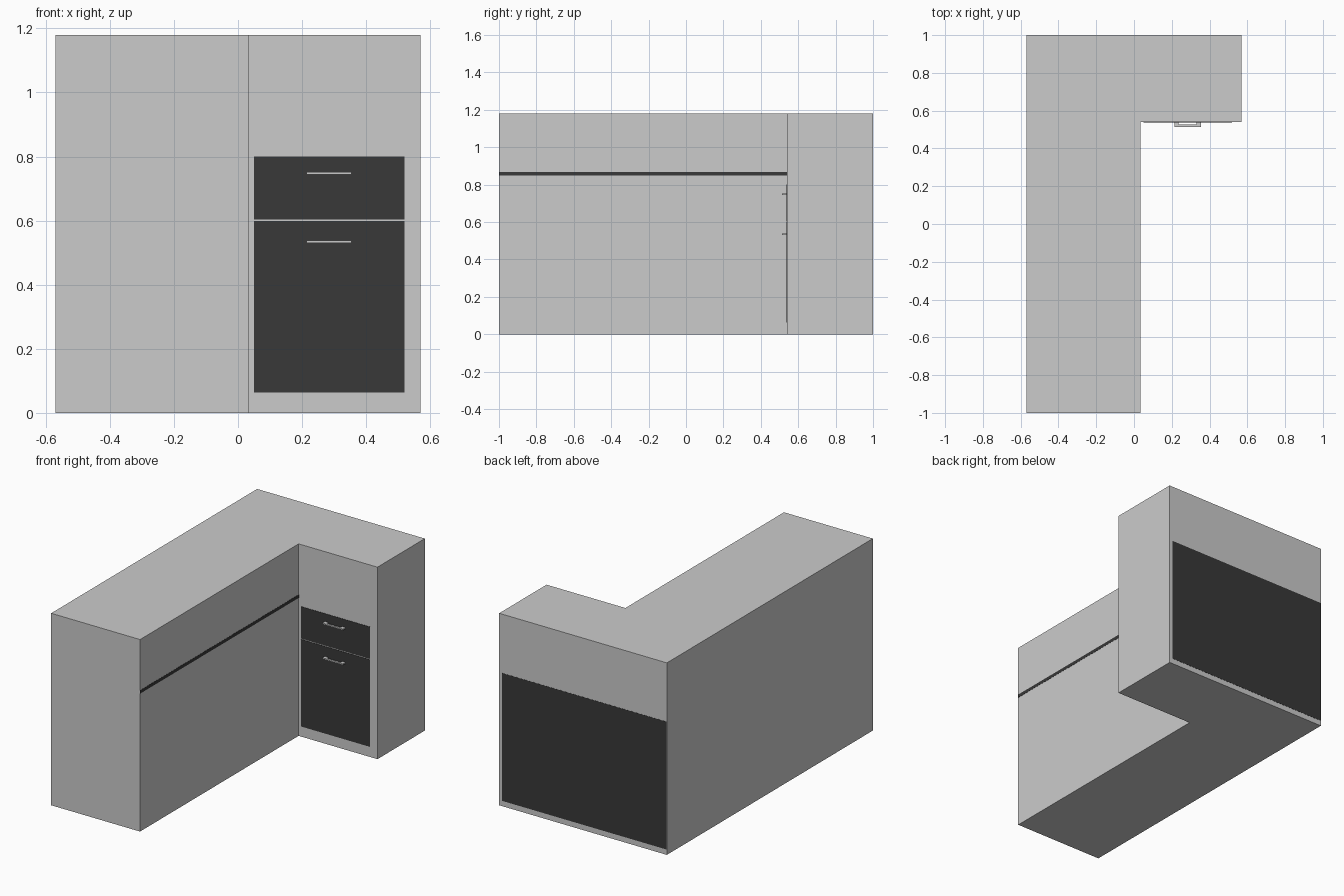
import bpy, bmesh

if "Cube" in bpy.data.objects:
    bpy.data.objects.remove(bpy.data.objects["Cube"])

dark = bpy.data.materials.new("dark_panel")
dark.diffuse_color = (0.04, 0.04, 0.04, 1)
dark.use_nodes = True
dark.node_tree.nodes["Principled BSDF"].inputs["Base Color"].default_value = dark.diffuse_color


def prism(name, outline, z0, z1, mat=None):
    """Extrude an XY outline from z0 to z1."""
    bm = bmesh.new()
    base = bm.faces.new([bm.verts.new((x, y, z0)) for x, y in outline])
    ext = bmesh.ops.extrude_face_region(bm, geom=[base])["geom"]
    top = [v for v in ext if isinstance(v, bmesh.types.BMVert)]
    bmesh.ops.translate(bm, verts=top, vec=(0, 0, z1 - z0))
    bmesh.ops.recalc_face_normals(bm, faces=bm.faces)
    me = bpy.data.meshes.new(name)
    bm.to_mesh(me)
    bm.free()
    ob = bpy.data.objects.new(name, me)
    bpy.context.collection.objects.link(ob)
    if mat:
        me.materials.append(mat)
    return ob


def box(name, x0, x1, y0, y1, z0, z1, mat=None):
    return prism(name, [(x0, y0), (x1, y0), (x1, y1), (x0, y1)], z0, z1, mat)


L, C, R, F, H = -0.57, 0.034, 0.57, 0.54, 1.18
e = 0.001  # small offset that keeps overlaid faces apart

# L-shaped counter body
prism("counter_body", [(L, -1), (C, -1), (C, F), (R, F), (R, 1), (L, 1)], 0, H)

# Dark shadow strip along the inner side, running through the long wing
box("shadow_strip", L + e, C + e, -1 + e, 1 - e, 0.848, 0.868, dark)

# Dark carcass in the short wing, showing on the back
box("cabinet_carcass", L + e, 0.55, F + 0.005, 1 + e, 0.033, 0.818, dark)

# Dark support panel inside the free end of the long wing
box("end_support", L + e, C - e, -1 + e, -0.96, e, 0.85, dark)

# Drawer and door fronts, each with a U-shaped pull handle
for part, z0, z1, hz in (("drawer", 0.604, 0.8, 0.748), ("door", 0.063, 0.599, 0.534)):
    box(part + "_front", 0.05, 0.52, F - 0.002, F + 0.006, z0, z1, dark)
    a, b = 0.214, 0.354
    prism(part + "_handle",
          [(a, F), (a, 0.514), (b, 0.514), (b, F),
           (b - 0.022, F), (b - 0.022, 0.526), (a + 0.022, 0.526), (a + 0.022, F)],
          hz - 0.004, hz + 0.004)
